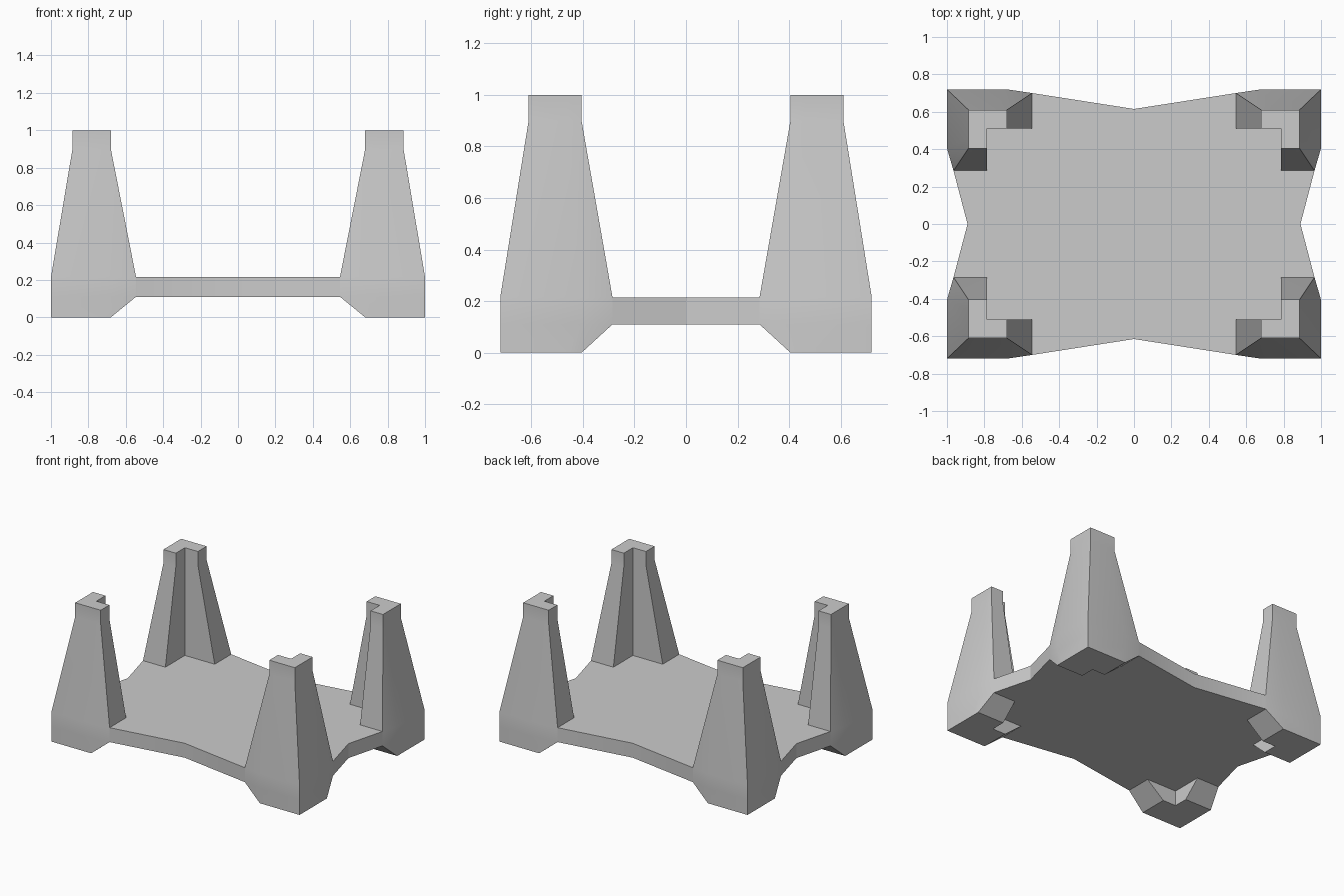
import bpy, bmesh, math

cube = bpy.data.objects.get("Cube")
if cube:
    bpy.data.objects.remove(cube, do_unlink=True)

grey = bpy.data.materials.new("plain grey")
grey.use_nodes = True
colour = (0.6, 0.6, 0.6, 1)
grey.diffuse_color = colour
grey.node_tree.nodes["Principled BSDF"].inputs["Base Color"].default_value = colour

INNER_X, INNER_Y = 0.785, 0.51
END_X, END_Y = 0.545, 0.285      # wide ends of the posts at the deck
SIDE_X, SIDE_Y = 0.965, 0.70     # deck outline at those ends
LOW, HIGH = 0.11, 0.215          # deck underside and top


def loft(name, rings):
    """Skin a stack of (z, outline) rings and cap both ends."""
    bm = bmesh.new()
    loops = [[bm.verts.new((x, y, z)) for x, y in pts] for z, pts in rings]
    for a, b in zip(loops, loops[1:]):
        for i in range(len(a)):
            j = (i + 1) % len(a)
            bm.faces.new((a[i], a[j], b[j], b[i]))
    bm.faces.new(loops[0][::-1])
    bm.faces.new(loops[-1])
    bmesh.ops.recalc_face_normals(bm, faces=bm.faces)
    mesh = bpy.data.meshes.new(name)
    bm.to_mesh(mesh)
    bm.free()
    mesh.materials.append(grey)
    obj = bpy.data.objects.new(name, mesh)
    bpy.context.collection.objects.link(obj)
    bpy.ops.object.select_all(action='DESELECT')
    obj.select_set(True)
    bpy.context.view_layer.objects.active = obj
    bpy.ops.object.shade_smooth_by_angle(angle=math.radians(25))


def angle_section(x, y, end_x, end_y, side_x, side_y, mid_x, mid_y):
    """L-shaped post outline with its corner at (x, y)."""
    return [(x, y), (mid_x, y), (end_x, side_y), (end_x, INNER_Y),
            (INNER_X, INNER_Y), (INNER_X, end_y), (side_x, end_y), (x, mid_y)]


foot = angle_section(1, 0.72, 0.68, 0.405, 1, 0.72, 0.74, 0.46)
base = angle_section(1, 0.72, END_X, END_Y, SIDE_X, SIDE_Y, 0.68, 0.405)
top = angle_section(0.885, 0.61, 0.68, 0.405, 0.885, 0.61, 0.74, 0.46)
post = [(0, foot), (LOW, base), (HIGH, base), (0.9, top), (1, top)]

# Four corner posts
for name, sx, sy in (("front_left_post", 1, -1), ("front_right_post", -1, -1),
                     ("back_left_post", 1, 1), ("back_right_post", -1, 1)):
    loft(name, [(z, [(sx * x, sy * y) for x, y in pts]) for z, pts in post])

# Deck with pinched sides, notched around the posts
corner = [(SIDE_X, END_Y), (INNER_X, END_Y), (INNER_X, INNER_Y),
          (END_X, INNER_Y), (END_X, SIDE_Y)]
back = [(0.89, 0)] + corner + [(0, 0.615)] + [(-x, y) for x, y in corner[::-1]]
outline = back + [(-x, -y) for x, y in back]
loft("deck", [(LOW, outline), (HIGH, outline)])
